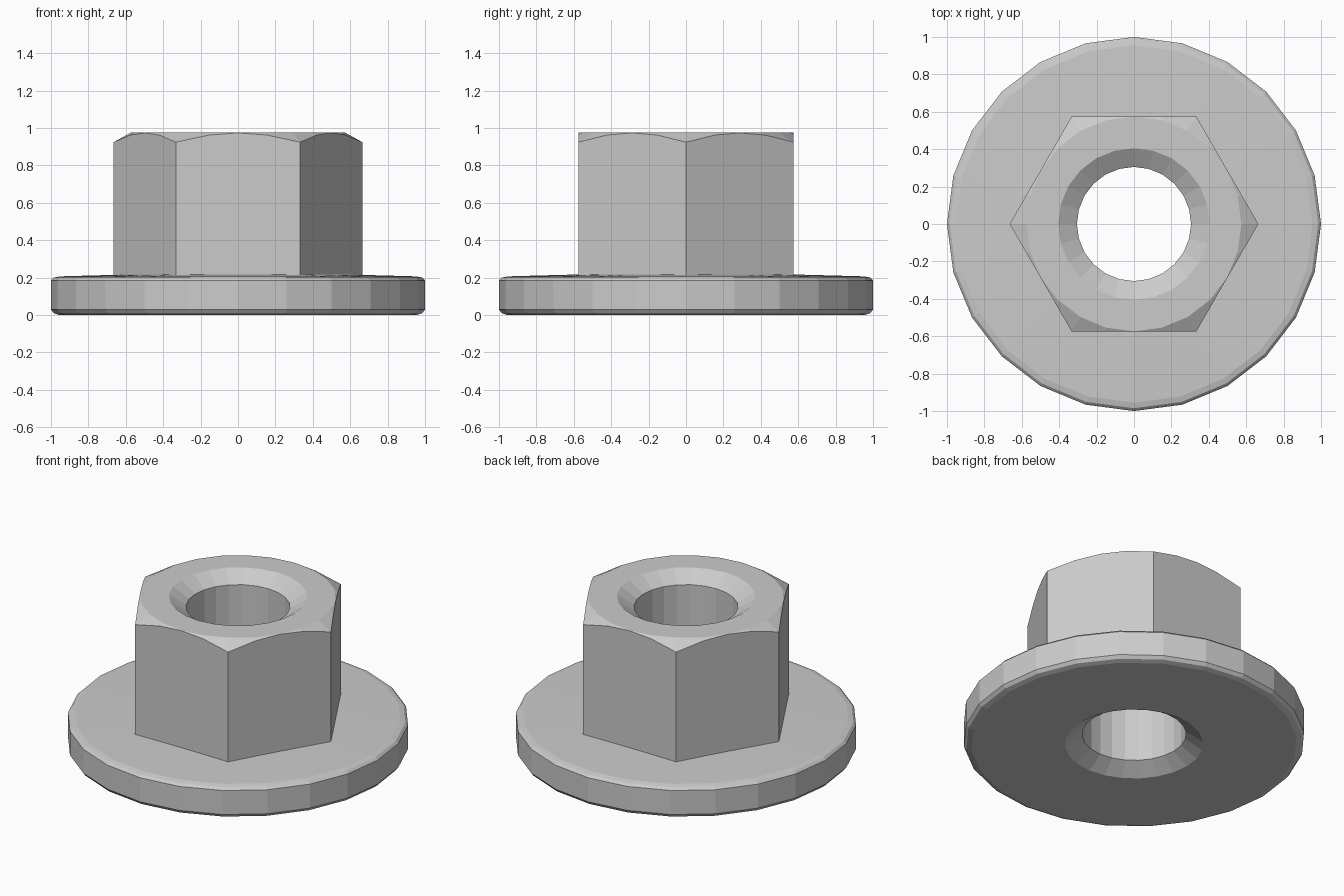
import bpy, bmesh
from math import cos, sin, tau

if "Cube" in bpy.data.objects:
    bpy.data.objects.remove(bpy.data.objects["Cube"])


def lathe(name, profile, sides=24):
    """Closed solid: rings of (radius, z) from bottom to top, capped at both ends."""
    bm = bmesh.new()
    rings = [[bm.verts.new((r * cos(tau * i / sides), r * sin(tau * i / sides), z))
              for i in range(sides)] for r, z in profile]
    for low, high in zip(rings, rings[1:]):
        for i in range(sides):
            j = (i + 1) % sides
            bm.faces.new((low[i], low[j], high[j], high[i]))
    bm.faces.new(rings[0][::-1])
    bm.faces.new(rings[-1])
    mesh = bpy.data.meshes.new(name)
    bm.to_mesh(mesh)
    bm.free()
    obj = bpy.data.objects.new(name, mesh)
    bpy.context.collection.objects.link(obj)
    return obj


def combine(target, other, operation):
    """Apply a boolean and discard the helper solid."""
    mod = target.modifiers.new(operation.lower(), 'BOOLEAN')
    mod.operation = operation
    mod.solver = 'EXACT'
    mod.object = other
    bpy.context.view_layer.objects.active = target
    bpy.ops.object.modifier_apply(modifier=mod.name)
    bpy.data.objects.remove(other)


# Round flange with softened rims and a slightly conical top
nut = lathe("flange_nut", [(0.955, 0), (0.985, 0.01), (1, 0.03), (1, 0.185),
                           (0.985, 0.2), (0.955, 0.207), (0.55, 0.218)])

# Hexagonal body, its top corners trimmed by a cone
hexagon = lathe("hex_body", [(0.665, 0.1), (0.665, 0.975)], 6)
trim = lathe("corner_trim", [(0.934, 0.05), (0.934, 0.775), (0.574, 0.975)])
combine(hexagon, trim, 'INTERSECT')
combine(nut, hexagon, 'UNION')

# Through hole, countersunk at both ends
bore = lathe("bore", [(0.505, -0.065), (0.305, 0.065), (0.305, 0.91), (0.505, 1.04)])
combine(nut, bore, 'DIFFERENCE')
